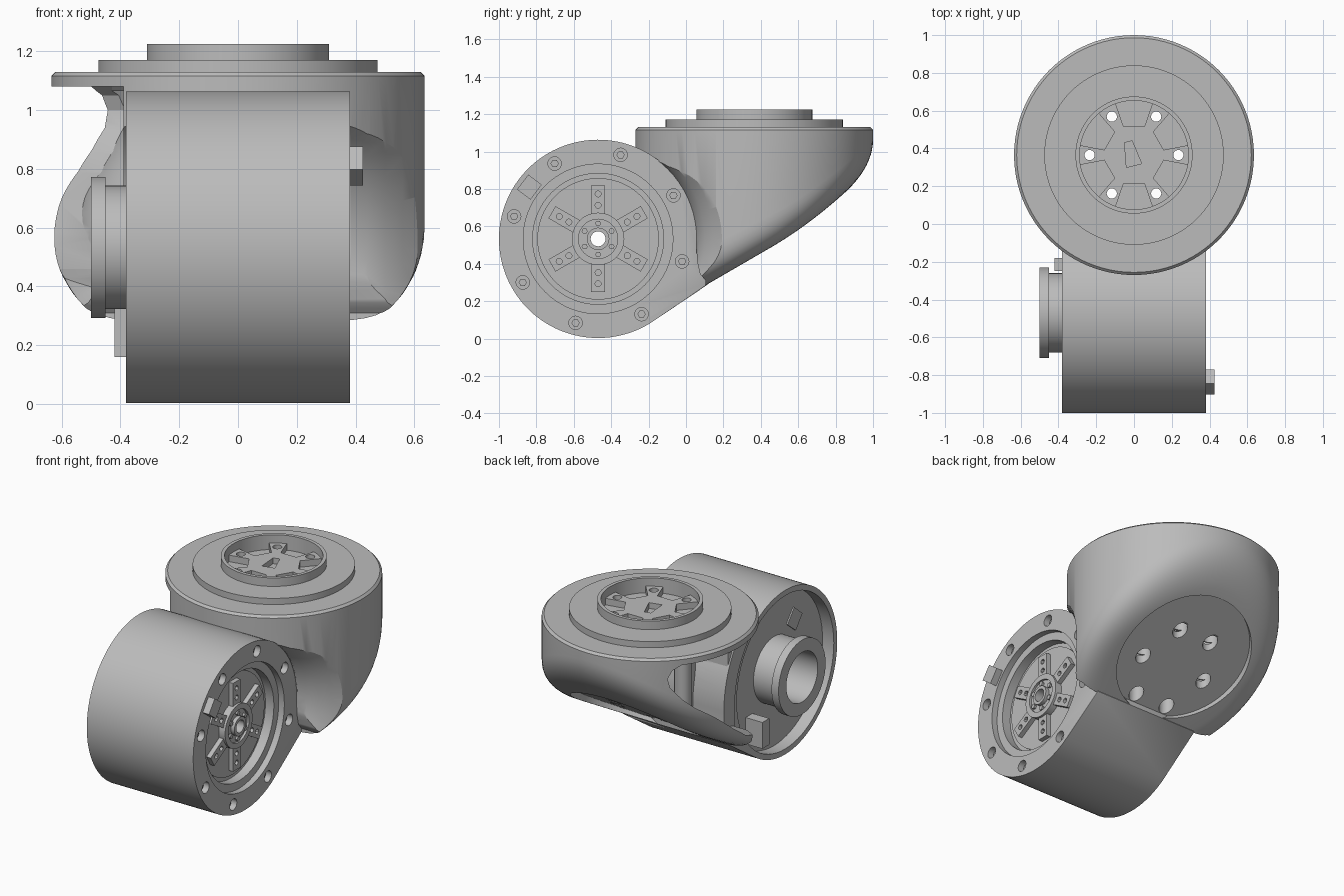
import bpy, bmesh
from math import sin, cos, pi, radians, atan
from mathutils import Matrix

old = bpy.data.objects.get("Cube")
if old:
    bpy.data.objects.remove(old)

grey = bpy.data.materials.new("light_grey")
grey.use_nodes = True
grey.diffuse_color = (0.5, 0.5, 0.5, 1)
grey.node_tree.nodes["Principled BSDF"].inputs["Base Color"].default_value = (0.5, 0.5, 0.5, 1)

parts = []
DRUM = (-0.47, 0.533)    # drum axis in y, z
TOP = (0, 0.365)         # head axis in x, y


def finish(name, bm, part=True):
    bmesh.ops.recalc_face_normals(bm, faces=bm.faces)
    me = bpy.data.meshes.new(name)
    bm.to_mesh(me)
    bm.free()
    me.materials.append(grey)
    ob = bpy.data.objects.new(name, me)
    bpy.context.collection.objects.link(ob)
    if part:
        parts.append(ob)
    return ob


def polar(c, r, deg):
    return (c[0] + r * cos(radians(deg)), c[1] + r * sin(radians(deg)))


def arc(c, r, a=0, b=360, n=72):
    """Points on an arc; a full turn leaves out the repeated end."""
    m = n if b - a == 360 else n - 1
    return [polar(c, r, a + (b - a) * i / m) for i in range(n)]


def block(c, r, deg, length, width):
    """Rectangle centred at a polar position and turned to face outward."""
    m = polar(c, r, deg)
    ca, sa = cos(radians(deg)), sin(radians(deg))
    return [(m[0] + u * length / 2 * ca - v * width / 2 * sa,
             m[1] + u * length / 2 * sa + v * width / 2 * ca)
            for u, v in ((-1, -1), (1, -1), (1, 1), (-1, 1))]


def loft(name, rings, part=True, bevel=0):
    """Skin a closed solid through rings of 3D points."""
    bm = bmesh.new()
    rows = [[bm.verts.new(p) for p in ring] for ring in rings]
    caps = [bm.faces.new(rows[0]), bm.faces.new(rows[-1])]
    n = len(rows[0])
    for p, q in zip(rows, rows[1:]):
        for i in range(n):
            j = (i + 1) % n
            bm.faces.new((p[i], p[j], q[j], q[i]))
    if bevel:
        edges = list({e for f in caps for e in f.edges})
        bmesh.ops.bevel(bm, geom=edges, offset=bevel, segments=2, affect="EDGES", profile=0.5)
    return finish(name, bm, part)


def prism(name, pts, lo, hi, axis="X", part=True, bevel=0):
    """Extrude a profile along X (profile in y, z) or Z (profile in x, y)."""
    rings = [[(w, u, v) if axis == "X" else (u, v, w) for u, v in pts] for w in (lo, hi)]
    return loft(name, rings, part, bevel)


def cut(target, cutter):
    mod = target.modifiers.new("cut", "BOOLEAN")
    mod.operation, mod.solver, mod.object = "DIFFERENCE", "EXACT", cutter
    bpy.context.view_layer.objects.active = target
    bpy.ops.object.modifier_apply(modifier=mod.name)
    bpy.data.objects.remove(cutter)


def bore(target, pts, lo, hi, axis="X"):
    cut(target, prism("cutter", pts, lo, hi, axis, part=False))


# Drum housing: round body running tangentially into the sloping underside
profile = [(0.115, 0.288), (0.115, 0.876)] + arc(DRUM, 0.53, 40, 303.7, 90)
drum = prism("drum_housing", profile, -0.38, 0.38, bevel=0.008)
bore(drum, arc(DRUM, 0.40), 0.34, 0.5)
bore(drum, arc(DRUM, 0.35), 0.28, 0.5)
bore(drum, arc(DRUM, 0.495), -0.5, -0.30)
bore(drum, arc(DRUM, 0.16), -0.5, -0.05)
bore(drum, arc(DRUM, 0.04, n=24), -0.5, 0.5)
for k in range(8):
    bore(drum, arc(polar(DRUM, 0.465, 30 + 45 * k), 0.036, n=20), 0.32, 0.5)
    prism("rim_bolt", arc(polar(DRUM, 0.465, 30 + 45 * k), 0.022, n=6), 0.31, 0.35)

# Rotor with six spokes
rotor = prism("rotor_rim", arc(DRUM, 0.325), 0.27, 0.29)
hub = prism("rotor_hub", arc(DRUM, 0.14, n=48), 0.27, 0.335)
bore(hub, arc(DRUM, 0.105, n=48), 0.32, 0.4)
collar = prism("rotor_collar", arc(DRUM, 0.06, n=32), 0.28, 0.345)
for ob in (rotor, hub, collar):
    bore(ob, arc(DRUM, 0.04, n=24), 0.2, 0.4)
for k in range(6):
    a = 30 + 60 * k
    spoke = prism("rotor_spoke", block(DRUM, 0.205, a, 0.16, 0.075), 0.28, 0.32)
    for r in (0.18, 0.24):
        bore(spoke, arc(polar(DRUM, r, a), 0.016, n=12), 0.3, 0.4)
    prism("hub_bolt", arc(polar(DRUM, 0.083, a), 0.016, n=6), 0.31, 0.335)

# Connector blocks on both ends of the drum
prism("right_connector", block(DRUM, 0.46, 143, 0.09, 0.1), 0.36, 0.425)
prism("left_connector", [(-0.25, 0.16), (-0.18, 0.16), (-0.18, 0.33), (-0.25, 0.33)], -0.42, -0.29)
prism("left_cover_plate", block(DRUM, 0.32, 129, 0.11, 0.11), -0.309, -0.30)

# Bearing boss
for name, r, lo, hi in (("bearing_neck", 0.21, -0.455, -0.29), ("bearing_flange", 0.24, -0.50, -0.45)):
    bore(prism(name, arc(DRUM, r), lo, hi, bevel=0.005), arc(DRUM, 0.16), -0.6, -0.2)


def underside(y):
    """Height of the belly: a straight slope that steepens towards the back."""
    return 0.305 + 0.58 * (y - 0.14) + 0.4 * max(0, y - 0.45) ** 2


def bowl(name, radius, lift, top, part=True, n=96):
    """Upright cylinder whose rounded bottom follows the sloping underside."""
    def ring(height):
        pts = []
        for i in range(n):
            s, c = sin(2 * pi * i / n), cos(2 * pi * i / n)
            r, z = height(s)
            pts.append((r * c, TOP[1] + r * s, z))
        return pts

    def floor(r, s):
        return underside(TOP[1] + r * s) + lift

    def fillet(t):
        def height(s):
            b = 0.18 - 0.04 * s
            z0, z2 = floor(radius, s), floor(radius - b, s)
            z = (1 - t) ** 2 * (z0 + b) + 2 * t * (1 - t) * z0 + t * t * z2
            return radius - b * t * t, min(z, top - 0.02)
        return height

    rings = [ring(lambda s: (radius - 0.014, top)), ring(lambda s: (radius, top - 0.014))]
    rings += [ring(fillet(i / 10)) for i in range(11)]
    rings += [ring(lambda s, r=r: (r, floor(r, s))) for r in (0.36, 0.28, 0.2, 0.12, 0.05)]
    return loft(name, rings, part)


# Head: hollow round shell fitted around the drum
head = bowl("head_shell", 0.635, 0, 1.13)
bore(head, arc(DRUM, 0.526, -4, 180, 60) + [(-1.1, 0.5), (-1.1, -0.2), (0.105, -0.2),
     (0.105, 0.31), (0.075, 0.345), (0.06, 0.41)], -0.8, 0.8)
# Flared clearance that rounds off the head beside the drum
for side in (-1, 1):
    flare = ((0.385, 0.527), (0.44, 0.54), (0.50, 0.57), (0.56, 0.615), (0.64, 0.69))
    cut(head, loft("cutter", [[(side * x, u, v) for u, v in arc(DRUM, r)] for x, r in flare], False))
hollow = bowl("cutter", 0.595, 0.09, 1.08, part=False)
bore(hollow, arc(DRUM, 0.64, -4, 180, 60) + [(-1.2, 0.5), (-1.2, -0.2), (0.2, -0.2)], -0.8, 0.8)
cut(head, hollow)
# Scooped opening on the left flank, below the flange
bore(head, [(-0.5, 1.08), (-0.5, 0.40), (0.06, 0.39), (0.25, 0.46), (0.41, 0.57), (0.57, 0.7),
     (0.69, 0.79), (0.757, 0.86), (0.81, 0.94), (0.82, 1.0), (0.80, 1.05), (0.757, 1.08)], -0.8, -0.39)
# Round recess in the sloping underside
recess = prism("cutter", arc((0, 0), 0.43), -0.2, 0, "Z", part=False)
recess.data.transform(Matrix.Translation((0, 0.45, 0.53)) @ Matrix.Rotation(atan(0.63), 4, "X"))
cut(head, recess)

# Stepped top and output ring
step = prism("top_step", arc(TOP, 0.475, n=96), 1.12, 1.17, "Z", bevel=0.008)
ring = prism("output_ring", arc(TOP, 0.31, n=96), 1.12, 1.225, "Z", bevel=0.004)
for ob in (step, ring):
    bore(ob, arc(TOP, 0.288, n=96), 1.1, 1.3, "Z")

# Six-armed output plate with notches between the arms
outline = []
for k in range(6):
    for u, v in ((0.28, -0.10), (0.15, -0.055), (0.15, 0.055), (0.28, 0.10)):
        a = radians(30 + 60 * k)
        outline.append((TOP[0] + u * cos(a) - v * sin(a), TOP[1] + u * sin(a) + v * cos(a)))
star = prism("output_plate", outline, 1.12, 1.172, "Z")
bore(star, [(-0.05, 0.43), (-0.01, 0.44), (0.04, 0.32), (-0.04, 0.30)], 1.135, 1.3, "Z")

# Bolt posts inside the head, with holes running down through it
for k in range(6):
    c = polar(TOP, 0.235, 60 * k)
    post = prism("bolt_post", arc(c, 0.052, n=32), underside(c[1]) + 0.075, 1.09, "Z")
    for ob in (star, head, post):
        bore(ob, arc(c, 0.027, n=24), 0, 1.4, "Z")
    for ob in (head, post):
        bore(ob, arc(c, 0.045, n=24), 0, 0.85, "Z")

# Smooth round surfaces, crisp edges
bpy.ops.object.select_all(action="DESELECT")
for ob in parts:
    ob.select_set(True)
bpy.context.view_layer.objects.active = head
bpy.ops.object.shade_smooth_by_angle(angle=radians(30))
